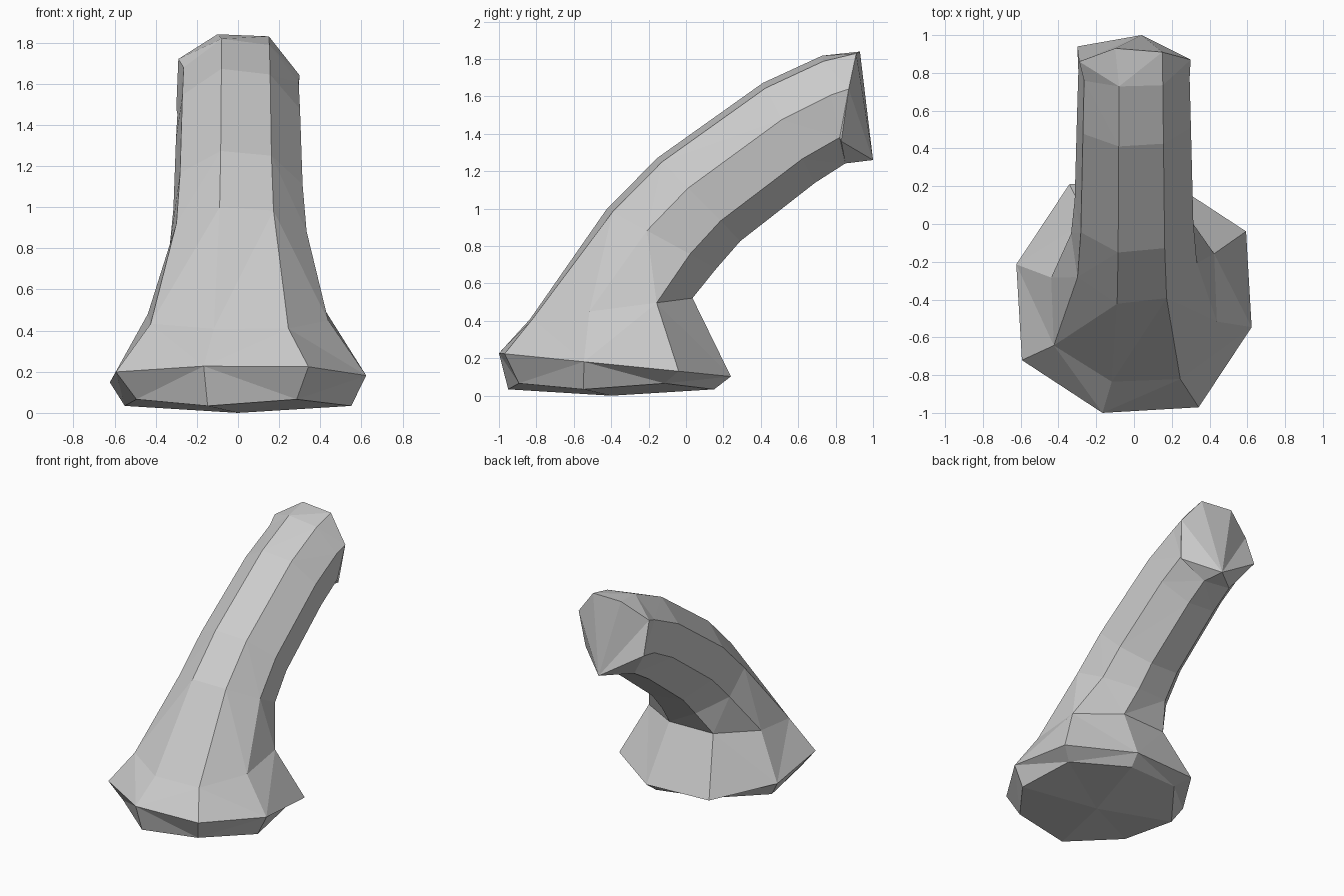
import bpy
import bmesh
import math
from mathutils import Vector

cube = bpy.data.objects.get("Cube")
if cube:
    bpy.data.objects.remove(cube, do_unlink=True)

SIDES = 8
START = math.radians(-105)

# One flat colour for the whole body
grey = bpy.data.materials.new("light_grey")
grey.use_nodes = True
colour = (0.6, 0.6, 0.6, 1.0)
grey.diffuse_color = colour
grey.node_tree.nodes["Principled BSDF"].inputs["Base Color"].default_value = colour

bm = bmesh.new()


def ring(y, z, radius, pitch, wobble=0.0, lift=0.0):
    """Octagon tilted about x, with alternating radius and height offsets."""
    verts = []
    for i in range(SIDES):
        a = START + i * math.tau / SIDES
        sign = 1 if i % 2 else -1
        r = radius + sign * wobble
        v = r * math.sin(a)
        verts.append(bm.verts.new((r * math.cos(a),
                                   y + v * math.cos(pitch),
                                   z - v * math.sin(pitch) + sign * lift)))
    return verts


# Flared foot, then the stem bending backwards
rings = [
    ring(-0.40, 0.05, 0.57, 0.0, 0.0, 0.016),
    ring(-0.38, 0.165, 0.665, 0.1, 0.02),
    ring(-0.40, 0.465, 0.472, -0.13, 0.018),
    ring(-0.13, 0.84, 0.345, 0.5),
    ring(0.07, 1.05, 0.325, 0.79),
    ring(0.55, 1.405, 0.312, 1.09),
    ring(0.79, 1.53, 0.305, 1.36),
]

# Uneven rim of the slanted end, its two lowest corners joined in one point
tip = (0.04, 1.0, 1.26)
rim = [(-0.10, 0.93, 1.84), (0.15, 0.91, 1.83), (0.30, 0.87, 1.64),
       (0.27, 0.83, 1.36), tip, tip, (-0.30, 0.94, 1.48), (-0.29, 0.86, 1.72)]
rings.append([bm.verts.new(Vector(p)) for p in rim])

# Side walls
for low, high in zip(rings, rings[1:]):
    for i in range(SIDES):
        j = (i + 1) % SIDES
        bm.faces.new((low[i], low[j], high[j], high[i]))

# Shallow cone under the foot
centre = bm.verts.new((0, -0.4, 0))
for i in range(SIDES):
    bm.faces.new((centre, rings[0][(i + 1) % SIDES], rings[0][i]))

# End cap fanned out from the lowest corner
end = rings[-1]
for i in list(range(4)) + [6]:
    j = (i + 1) % SIDES
    if i != 3:
        bm.faces.new((end[4], end[i], end[j]))
bm.faces.new((end[4], end[7], end[0]))

bmesh.ops.remove_doubles(bm, verts=bm.verts, dist=0.001)
bmesh.ops.triangulate(bm, faces=[f for f in bm.faces if len(f.verts) > 3])
bmesh.ops.recalc_face_normals(bm, faces=bm.faces)

mesh = bpy.data.meshes.new("bent_stem")
bm.to_mesh(mesh)
bm.free()
mesh.materials.append(grey)
body = bpy.data.objects.new("bent_stem", mesh)
bpy.context.collection.objects.link(body)
